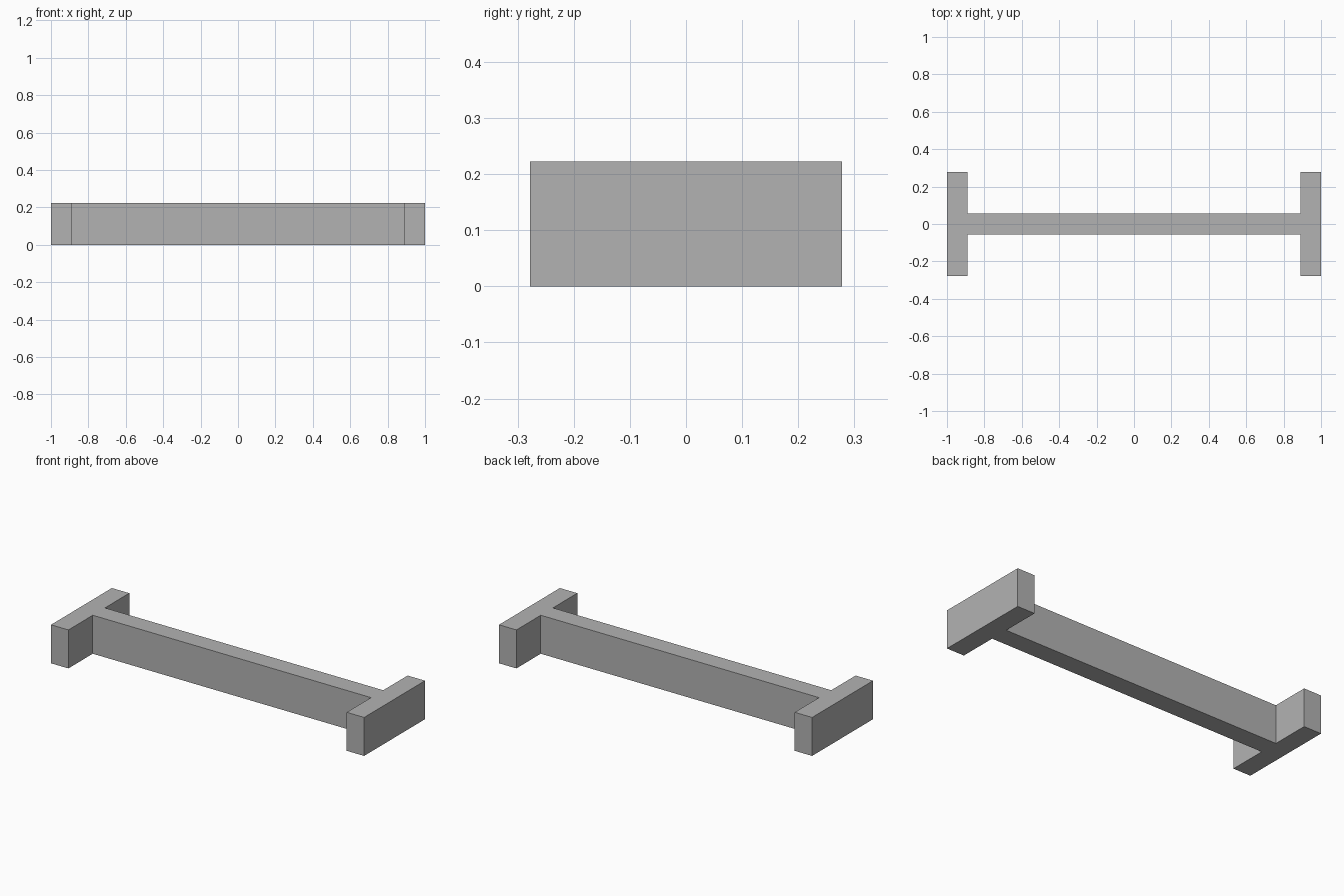
import bpy
import bmesh

default = bpy.data.objects.get("Cube")
if default:
    bpy.data.objects.remove(default, do_unlink=True)

# Proportions: everything is a multiple of one plate thickness
T = 1 / 9
HALF_LENGTH, HALF_WIDTH, HEIGHT = 9 * T, 2.5 * T, 2 * T
INNER, HALF_WEB = HALF_LENGTH - T, T / 2

# Plain grey material
grey = bpy.data.materials.new("plain_grey")
grey.use_nodes = True
color = (0.45, 0.45, 0.45, 1)
grey.diffuse_color = color
grey.node_tree.nodes["Principled BSDF"].inputs["Base Color"].default_value = color

# One quarter of the H-shaped outline, mirrored around to close the loop
quarter = [(HALF_LENGTH, HALF_WIDTH), (INNER, HALF_WIDTH), (INNER, HALF_WEB)]
back = quarter + [(-x, y) for x, y in reversed(quarter)]
outline = back + [(-x, -y) for x, y in back]

# Beam with crosswise end plates: outline extruded upward
bm = bmesh.new()
base = bm.faces.new([bm.verts.new((x, y, 0)) for x, y in outline])
top = bmesh.ops.extrude_face_region(bm, geom=[base], use_keep_orig=True)
bmesh.ops.translate(bm, vec=(0, 0, HEIGHT),
                    verts=[v for v in top["geom"] if isinstance(v, bmesh.types.BMVert)])
bmesh.ops.recalc_face_normals(bm, faces=bm.faces)

mesh = bpy.data.meshes.new("beam_with_end_plates")
bm.to_mesh(mesh)
bm.free()
mesh.materials.append(grey)
beam = bpy.data.objects.new("beam_with_end_plates", mesh)
bpy.context.collection.objects.link(beam)
